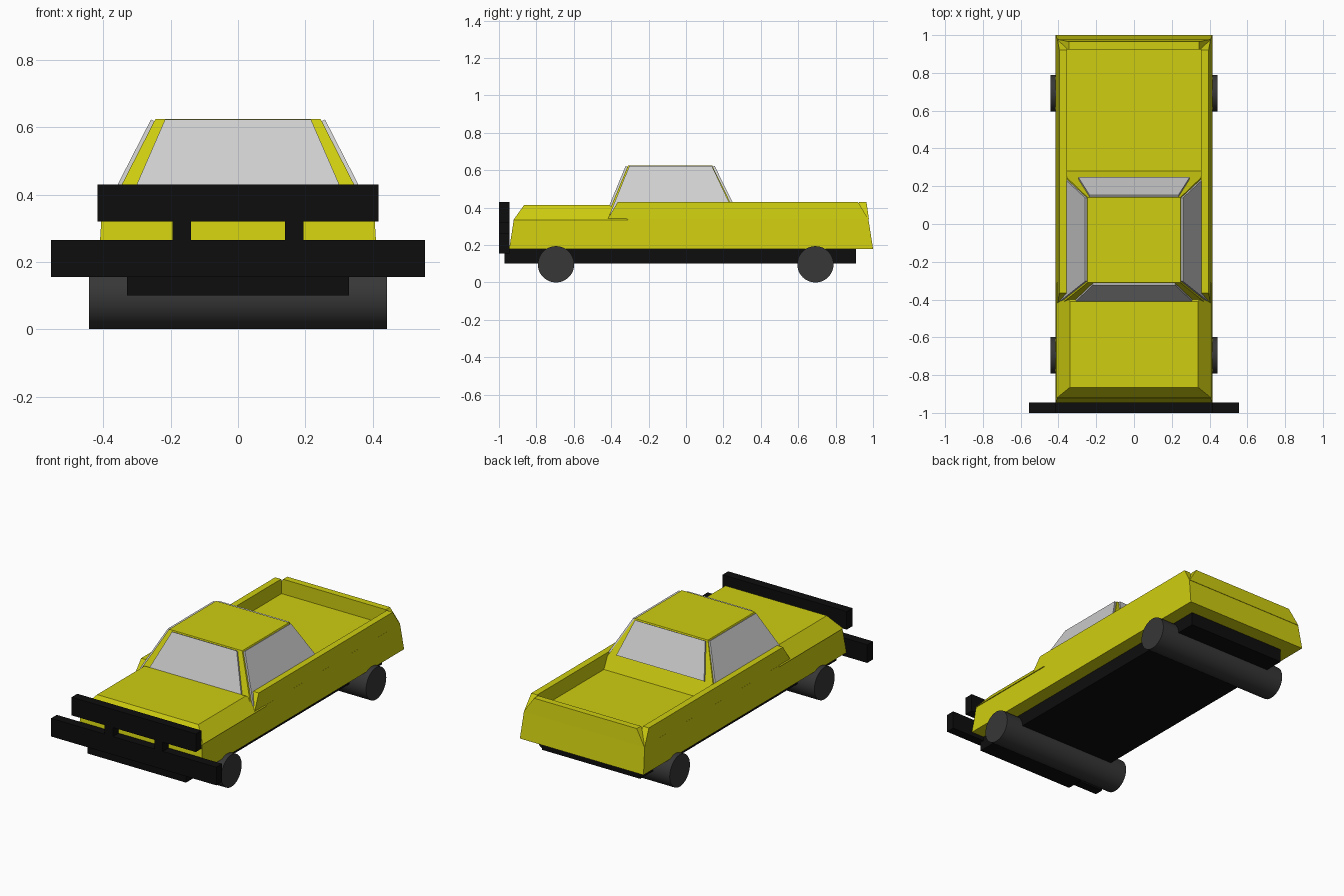
import bpy, bmesh, math
from mathutils import Vector

cube = bpy.data.objects.get("Cube")
if cube:
    bpy.data.objects.remove(cube)


def material(name, rgb):
    m = bpy.data.materials.new(name)
    m.use_nodes = True
    m.diffuse_color = (*rgb, 1)
    bsdf = next(n for n in m.node_tree.nodes if n.type == "BSDF_PRINCIPLED")
    bsdf.inputs["Base Color"].default_value = (*rgb, 1)
    return m


YELLOW = material("yellow paint", (0.62, 0.61, 0.005))
BLACK = material("black trim", (0.004, 0.004, 0.004))
GLASS = material("pale glass", (0.62, 0.62, 0.62))
RUBBER = material("dark rubber", (0.038, 0.038, 0.038))


def finish(name, bm, mat):
    bmesh.ops.recalc_face_normals(bm, faces=bm.faces)
    mesh = bpy.data.meshes.new(name)
    bm.to_mesh(mesh)
    bm.free()
    mesh.materials.append(mat)
    obj = bpy.data.objects.new(name, mesh)
    bpy.context.collection.objects.link(obj)
    return obj


def prism(name, ring_a, ring_b, mat):
    """Solid between two matching rings of points."""
    bm = bmesh.new()
    a = [bm.verts.new(p) for p in ring_a]
    b = [bm.verts.new(p) for p in ring_b]
    bm.faces.new(a)
    bm.faces.new(b)
    for i in range(len(a)):
        j = (i + 1) % len(a)
        bm.faces.new((a[i], a[j], b[j], b[i]))
    return finish(name, bm, mat)


def rect(x0, x1, y0, y1, z):
    return [(x0, y0, z), (x1, y0, z), (x1, y1, z), (x0, y1, z)]


def block(name, x0, x1, y0, y1, z0, z1, mat):
    return prism(name, rect(x0, x1, y0, y1, z0), rect(x0, x1, y0, y1, z1), mat)


def pane(name, corners, direction, mat, thick=0.011):
    """Thin plate standing out from a sloped side of the cab."""
    pts = [Vector(c) for c in corners]
    n = (pts[1] - pts[0]).cross(pts[2] - pts[0]).normalized()
    if n.dot(Vector(direction)) < 0:
        n = -n
    return prism(name, [p - n * 0.003 for p in pts], [p + n * thick for p in pts], mat)


# Body shell
prism("lower_body", rect(-.415, .415, -.945, 1, .18),
      rect(-.405, .405, -.92, .975, .34), YELLOW)
prism("hood", rect(-.41, .41, -.922, -.31, .335),
      rect(-.34, .34, -.865, -.41, .415), YELLOW)
prism("tailgate", rect(-.405, .405, .925, .978, .338),
      rect(-.345, .345, .925, .965, .43), YELLOW)
for side, s in (("left", 1), ("right", -1)):
    prism(side + "_bed_rail", rect(s * .355, s * .405, -.42, .975, .338),
          rect(s * .355, s * .395, -.365, .92, .43), YELLOW)

# Cab: one tapered block, with panes placed on its slopes
LOW, TOP = .34, .625


def cab_edge(z):
    """Half width, front and back of the cab at a height."""
    t = (TOP - z) / (TOP - LOW)
    return .245 + .146 * t, -.31 - .118 * t, .14 + .14 * t


def cab_ring(z):
    w, f, b = cab_edge(z)
    return rect(-w, w, f, b, z)


prism("cab", cab_ring(LOW), cab_ring(TOP), YELLOW)

wl, fl, bl = cab_edge(.40)
wt, ft, bt = cab_edge(.618)
pane("windshield", [(-.312, fl, .40), (.312, fl, .40), (.217, ft, .618), (-.217, ft, .618)],
     (0, -1, 0), GLASS)
wr, fr, br = cab_edge(.425)
pane("rear_window", [(-.295, br, .425), (.295, br, .425), (.235, bt, .618), (-.235, bt, .618)],
     (0, 1, 0), GLASS)
ws, fs, bs = cab_edge(.36)
for side, s in (("left", 1), ("right", -1)):
    pane(side + "_window", [(s * ws, fs + .012, .36), (s * ws, bs - .01, .36),
                            (s * wt, bt - .005, .618), (s * wt, ft + .01, .618)],
         (s, 0, 0), GLASS)

# Chassis and front guard
block("chassis", -.33, .33, -.97, .91, .10, .182, BLACK)
block("lower_guard_bar", -.555, .555, -1, -.945, .155, .265, BLACK)
block("upper_guard_bar", -.417, .417, -1, -.945, .32, .43, BLACK)
for side, s in (("left", 1), ("right", -1)):
    block(side + "_guard_post", s * .14, s * .195, -1, -.945, .26, .325, BLACK)

# Wheels: one wide roller per axle
for name, y in (("front_wheels", -.695), ("rear_wheels", .692)):
    bpy.ops.mesh.primitive_cylinder_add(vertices=48, radius=.097, depth=.886,
                                        location=(0, y, .097),
                                        rotation=(0, math.pi / 2, 0))
    wheel = bpy.context.object
    wheel.name = name
    wheel.data.materials.append(RUBBER)
    bpy.ops.object.shade_smooth_by_angle(angle=math.radians(30))
